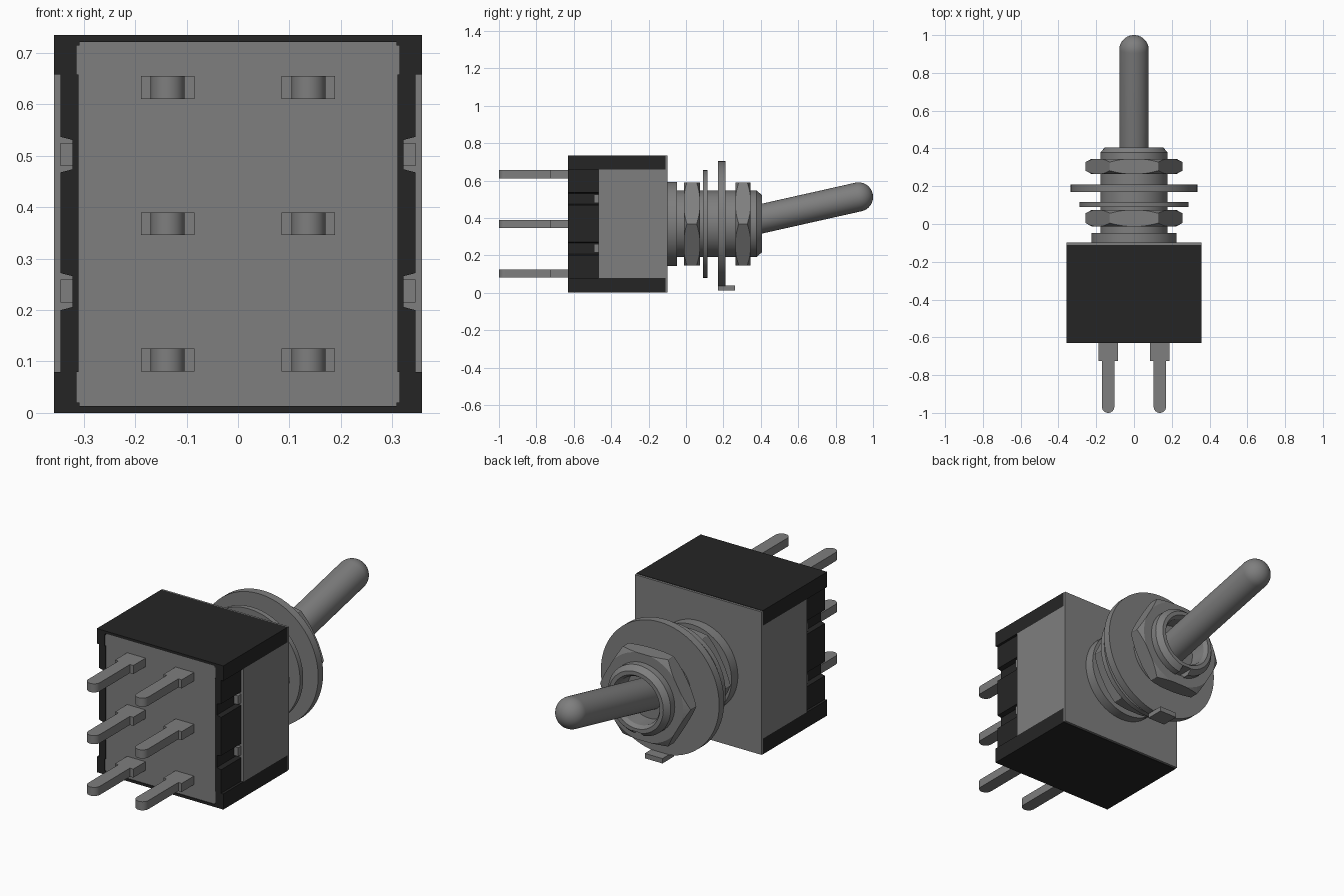
import bpy, bmesh, math
from mathutils import Vector

cube = bpy.data.objects.get("Cube")
if cube:
    bpy.data.objects.remove(cube, do_unlink=True)

AXIS_Z = 0.368      # height of the bushing axis
HEIGHT = 0.735


def material(name, value):
    m = bpy.data.materials.new(name)
    m.use_nodes = True
    colour = (value, value, value, 1)
    m.diffuse_color = colour
    m.node_tree.nodes["Principled BSDF"].inputs["Base Color"].default_value = colour
    return m


GREY = material("metal grey", 0.21)
BLACK = material("black plastic", 0.0185)


def finish(name, bm, mat, smooth=False):
    bmesh.ops.recalc_face_normals(bm, faces=bm.faces)
    mesh = bpy.data.meshes.new(name)
    bm.to_mesh(mesh)
    bm.free()
    mesh.materials.append(mat)
    ob = bpy.data.objects.new(name, mesh)
    bpy.context.collection.objects.link(ob)
    if smooth:
        bpy.ops.object.select_all(action='DESELECT')
        ob.select_set(True)
        bpy.context.view_layer.objects.active = ob
        bpy.ops.object.shade_smooth_by_angle(angle=math.radians(30))
    return ob


def boxes(name, spans, mat):
    """One object made of boxes given as (x0, x1, y0, y1, z0, z1)."""
    bm = bmesh.new()
    for x0, x1, y0, y1, z0, z1 in spans:
        for v in bmesh.ops.create_cube(bm, size=1)["verts"]:
            v.co = ((x0 + x1) / 2 + v.co.x * (x1 - x0),
                    (y0 + y1) / 2 + v.co.y * (y1 - y0),
                    (z0 + z1) / 2 + v.co.z * (z1 - z0))
    return finish(name, bm, mat)


def both_sides(spans):
    return spans + [(-x1, -x0, *rest) for x0, x1, *rest in spans]


def prism(bm, outline, axis, lo, hi):
    """Extrude a 2D outline from lo to hi along the y or z axis."""
    put = (lambda a, b, c: (a, c, b)) if axis == 'y' else (lambda a, b, c: (a, b, c))
    face = bm.faces.new([bm.verts.new(put(a, b, lo)) for a, b in outline])
    ext = bmesh.ops.extrude_face_region(bm, geom=[face])["geom"]
    for v in ext:
        if isinstance(v, bmesh.types.BMVert):
            v.co[1 if axis == 'y' else 2] = hi


def lathe(profile, closed=False, n=64):
    """Spin (radius, y) points about the y axis."""
    bm = bmesh.new()
    vs = [bm.verts.new((r, y, 0)) for r, y in profile]
    es = [bm.edges.new(p) for p in zip(vs, vs[1:])]
    if closed:
        es.append(bm.edges.new((vs[-1], vs[0])))
    bmesh.ops.spin(bm, geom=vs + es, cent=(0, 0, 0), axis=(0, 1, 0),
                   angle=math.tau, steps=n)
    bmesh.ops.remove_doubles(bm, verts=bm.verts, dist=1e-5)
    return bm


def ring(name, r0, r1, y0, y1):
    bm = lathe([(r0, y0), (r1, y0), (r1, y1), (r0, y1)], True, 80)
    ob = finish(name, bm, GREY, True)
    ob.location.z = AXIS_Z
    return ob


def hex_nut(name, y0, y1):
    """Chamfered ring trimmed by six flats, corners on the x axis."""
    r, face_r, c = 0.256, 0.225, 0.017
    bm = lathe([(0.17, y0), (face_r, y0), (r, y0 + c), (r, y1 - c),
                (face_r, y1), (0.17, y1)], True, 72)
    for k in range(6):
        a = math.radians(30 + 60 * k)
        normal = Vector((math.cos(a), 0, math.sin(a)))
        cut = bmesh.ops.bisect_plane(
            bm, geom=bm.verts[:] + bm.edges[:] + bm.faces[:], dist=1e-6,
            plane_co=normal * 0.222, plane_no=normal, clear_outer=True)
        edges = [e for e in cut["geom_cut"] if isinstance(e, bmesh.types.BMEdge)]
        bmesh.ops.edgeloop_fill(bm, edges=edges)
    ob = finish(name, bm, GREY)
    ob.location.z = AXIS_Z


# Black housing: core, bottom and top bands, thin rim around the front panel
bands = [(0, 0.08), (0.658, HEIGHT)]
housing = [(-0.322, 0.322, -0.615, -0.11, 0.04, 0.70)]
housing += [(-0.358, 0.358, -0.62, -0.11, a, b) for a, b in bands]
housing += [(-0.358, 0.358, -0.63, -0.62, a, b)
            for a, b in [(0, 0.013), (0.722, HEIGHT)]]
housing += both_sides([(0.314, 0.358, -0.63, -0.62, a, b) for a, b in bands])
housing += both_sides([(0.31, 0.322, -0.63, -0.61, 0.08, 0.658)])
housing += both_sides([(0.308, 0.32, -0.63, -0.62, a, b)
                       for a, b in [(0.01, 0.02), (0.715, 0.725)]])
boxes("housing", housing, BLACK)

# Side ribs with tapered grooves between them
bm = bmesh.new()
for side in (1, -1):
    for z0, z1, t0, t1 in [(0.075, 0.200, 0, 0.007), (0.272, 0.468, 0.007, 0.007),
                           (0.537, 0.662, 0.007, 0)]:
        outline = [(side * 0.318, z0 - t0), (side * 0.345, z0),
                   (side * 0.345, z1), (side * 0.318, z1 + t1)]
        prism(bm, outline, 'y', -0.63, -0.468)
finish("side_ribs", bm, BLACK)

# Front panel that carries the terminals
boxes("front_panel", [(-0.314, 0.314, -0.626, -0.60, 0.013, 0.722)], GREY)

# Metal frame: back plate, side plates, and tongues that reach into the grooves
frame = [(-0.358, 0.358, -0.11, -0.098, 0.002, HEIGHT - 0.002)]
frame += both_sides([(0.318, 0.358, -0.468, -0.10, 0.08, 0.658)])
frame += both_sides([(0.318, 0.345, -0.492, -0.46, a, b)
                     for a, b in [(0.215, 0.26), (0.48, 0.525)]])
boxes("metal_frame", frame, GREY)

# Six solder terminals: wide shoulder, narrow blade, rounded tip
for row, z in enumerate((0.103, 0.368, 0.633)):
    for side, x in (("right", -0.137), ("left", 0.137)):
        half = [(0.052, -0.61), (0.052, -0.725), (0.033, -0.725)]
        half += [(0.033 * math.cos(a), -0.967 - 0.033 * math.sin(a))
                 for a in [math.pi / 2 * i / 8 for i in range(8)]]
        outline = half + [(0, -1.0)] + [(-a, b) for a, b in reversed(half)]
        bm = bmesh.new()
        prism(bm, [(x + a, b) for a, b in outline], 'z', z - 0.022, z + 0.022)
        finish(f"terminal_{side}_{row + 1}", bm, GREY, True)

# Bushing with base flange, chamfered hollow end and a keyway below
bushing = finish("bushing", lathe([
    (0, -0.105), (0.225, -0.105), (0.225, -0.047), (0.178, -0.047),
    (0.178, 0.378), (0.155, 0.405), (0.135, 0.405), (0.122, 0.385),
    (0.122, 0.30), (0, 0.30)]), GREY, True)
bushing.location.z = AXIS_Z
cutter = boxes("keyway_cutter", [(-0.026, 0.026, -0.04, 0.5, 0.1, 0.217)], GREY)
cutter.hide_render = True
bpy.context.view_layer.update()
bpy.ops.object.select_all(action='DESELECT')
bushing.select_set(True)
bpy.context.view_layer.objects.active = bushing
mod = bushing.modifiers.new("keyway", 'BOOLEAN')
mod.operation = 'DIFFERENCE'
mod.solver = 'EXACT'
mod.object = cutter
bpy.ops.object.modifier_move_to_index(modifier=mod.name, index=0)
bpy.ops.object.modifier_apply(modifier=mod.name)
bpy.data.objects.remove(cutter, do_unlink=True)

# Hardware on the bushing
hex_nut("inner_nut", -0.012, 0.074)
ring("lock_washer", 0.178, 0.288, 0.09, 0.116)
ring("key_washer", 0.178, 0.335, 0.17, 0.21)
boxes("key_washer_tab", [(-0.05, 0.05, 0.17, 0.262, 0.013, 0.038)], GREY)
hex_nut("outer_nut", 0.265, 0.345)

# Tilted lever with a round tip
R, LENGTH = 0.078, 0.658
profile = [(0, 0), (R, 0)] + [
    (R * math.cos(math.pi / 2 * i / 12), LENGTH + R * math.sin(math.pi / 2 * i / 12))
    for i in range(12)] + [(0, LENGTH + R)]
lever = finish("lever", lathe(profile, n=48), GREY, True)
lever.location = (0, 0.28, AXIS_Z)
lever.rotation_euler.x = math.atan2(0.144, 0.642)
